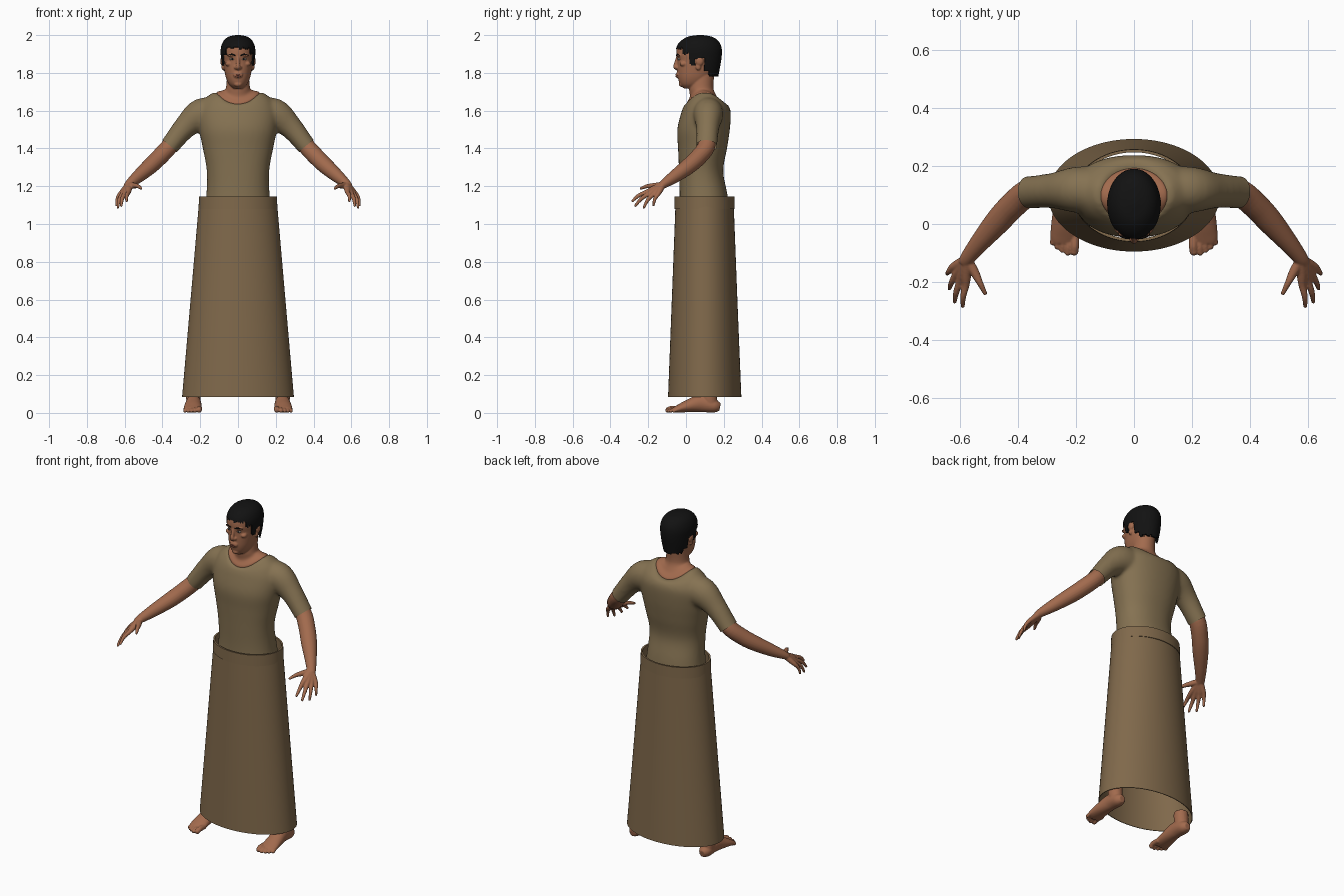
import bpy, bmesh, math, random
from mathutils import Vector, Matrix

random.seed(4)
if "Cube" in bpy.data.objects:
    bpy.data.objects.remove(bpy.data.objects["Cube"])


def material(name, r, g, b):
    m = bpy.data.materials.new(name)
    m.use_nodes = True
    m.diffuse_color = (r, g, b, 1)
    bsdf = next(n for n in m.node_tree.nodes if n.type == 'BSDF_PRINCIPLED')
    bsdf.inputs["Base Color"].default_value = (r, g, b, 1)
    bsdf.inputs["Roughness"].default_value = 0.8
    return m


SKIN = material("warm_skin", .36, .145, .075)
SHIRT = material("olive_brown_cloth", .235, .168, .084)
SKIRT = material("brown_cloth", .215, .14, .07)
HAIR = material("black_hair", .006, .006, .006)
LIPS = material("dark_lips", .23, .075, .045)
WHITE = material("eye_white", .45, .4, .36)


def spline(keys, n):
    """Smooth curve through tuples of any length."""
    out = []
    for i in range(len(keys) - 1):
        p = [keys[min(max(i + k, 0), len(keys) - 1)] for k in (-1, 0, 1, 2)]
        for s in range(n):
            t = s / n
            out.append([b + .5 * t * (c - a + t * (2 * a - 5 * b + 4 * c - d + t * (3 * (b - c) + d - a)))
                        for a, b, c, d in zip(*p)])
    return out + [list(keys[-1])]


def bridge(bm, rings, cap=True):
    rows = [[bm.verts.new(co) for co in ring] for ring in rings]
    n = len(rows[0])
    for a, b in zip(rows, rows[1:]):
        for i in range(n):
            bm.faces.new((a[i], a[(i + 1) % n], b[(i + 1) % n], b[i]))
    if cap:
        bm.faces.new(rows[0])
        bm.faces.new(rows[-1])


def loft(bm, keys, seg=64, sub=5, power=2.0, cap=True):
    """Level rings: z, front y, back y, half width, saddle (sides lifted)."""
    def p(v):
        return math.copysign(abs(v) ** (2 / power), v)
    rings = []
    for z, y0, y1, rx, sad in spline(keys, sub):
        angles = [2 * math.pi * i / seg for i in range(seg)]
        rings.append([(rx * p(math.cos(a)), (y0 + y1) / 2 + (y1 - y0) / 2 * p(math.sin(a)),
                       z + sad * math.cos(2 * a)) for a in angles])
    bridge(bm, rings, cap)


def tube(bm, keys, seg=20, sub=5):
    """Rings across a path: x, y, z, half width, half height."""
    path = spline(keys, sub)
    rings = []
    for i, (x, y, z, ra, rb) in enumerate(path):
        t = Vector(path[min(i + 1, len(path) - 1)][:3]) - Vector(path[max(i - 1, 0)][:3])
        t.normalize()
        side = t.cross(Vector((0, 0, 1)))
        side = side.normalized() if side.length > .05 else Vector((1, 0, 0))
        up = side.cross(t)
        angles = [2 * math.pi * k / seg for k in range(seg)]
        rings.append([Vector((x, y, z)) + side * ra * math.cos(a) + up * rb * math.sin(a) for a in angles])
    bridge(bm, rings)


def ball(bm, loc, size):
    bmesh.ops.create_uvsphere(bm, u_segments=20, v_segments=12, radius=1,
                              matrix=Matrix.Translation(loc) @ Matrix.Diagonal((*size, 1)))


def finish(name, bm, mat, voxel=0, mirror=False, thick=0, smooth=4):
    """Turn the parts into one object, optionally fused into one skin."""
    bmesh.ops.recalc_face_normals(bm, faces=bm.faces)
    me = bpy.data.meshes.new(name)
    bm.to_mesh(me)
    bm.free()
    ob = bpy.data.objects.new(name, me)
    bpy.context.scene.collection.objects.link(ob)
    if voxel:
        m = ob.modifiers.new("fuse", 'REMESH')
        m.mode, m.voxel_size = 'VOXEL', voxel
        m = ob.modifiers.new("soften", 'SMOOTH')
        m.factor, m.iterations = .5, smooth
    if thick:
        m = ob.modifiers.new("cloth", 'SOLIDIFY')
        m.thickness, m.offset = thick, -1
    if mirror:
        m = ob.modifiers.new("mirror", 'MIRROR')
        m.use_mirror_merge = False
    if ob.modifiers:
        dg = bpy.context.evaluated_depsgraph_get()
        baked = bpy.data.meshes.new_from_object(ob.evaluated_get(dg))
        ob.modifiers.clear()
        ob.data = baked
    ob.data.materials.clear()
    ob.data.materials.append(mat)
    for o in bpy.context.selected_objects:
        o.select_set(False)
    ob.select_set(True)
    bpy.context.view_layer.objects.active = ob
    bpy.ops.object.shade_smooth_by_angle(angle=math.radians(50))
    return ob


# Shirt: torso and sleeves fused, then cut at cuffs and hem
bm = bmesh.new()
loft(bm, [(.98, -.04, .24, .19, 0), (1.15, -.034, .22, .168, 0), (1.28, -.037, .197, .165, 0),
          (1.4, -.042, .217, .186, 0), (1.5, -.046, .232, .206, 0), (1.59, -.025, .237, .212, 0),
          (1.64, -.01, .224, .185, .012), (1.66, -.002, .21, .15, .024), (1.668, .002, .197, .118, .03),
          (1.65, .03, .165, .085, .02)], power=2.2)
for s in (1, -1):
    tube(bm, [(s * .1, .115, 1.58, .08, .085), (s * .195, .118, 1.577, .08, .087),
              (s * .28, .115, 1.512, .061, .062), (s * .362, .109, 1.412, .056, .051),
              (s * .42, .105, 1.34, .056, .051)], seg=32)
shirt = finish("shirt", bm, SHIRT, voxel=.01, smooth=8)
bm = bmesh.new()
bm.from_mesh(shirt.data)
for co, no in (((.362, .109, 1.412), (.64, -.05, -.76)), ((-.362, .109, 1.412), (-.64, -.05, -.76)),
               ((0, 0, 1.05), (0, 0, -1))):
    part = [f for f in bm.faces if co[0] == 0 or f.calc_center_median().x * co[0] > .28 * abs(co[0])]
    geom = part + list({e for f in part for e in f.edges}) + list({v for f in part for v in f.verts})
    bmesh.ops.bisect_plane(bm, geom=geom, plane_co=co, plane_no=no, clear_outer=True)
bm.to_mesh(shirt.data)
bm.free()

# Long open skirt with a waistband
bm = bmesh.new()
loft(bm, [(.085, -.095, .293, .296, 0), (.6, -.075, .272, .251, 0), (1.12, -.055, .252, .206, 0)], seg=96, cap=False)
finish("skirt", bm, SKIRT, thick=.004)
bm = bmesh.new()
loft(bm, [(1.08, -.062, .258, .209, 0), (1.146, -.061, .257, .206, 0)], seg=96, sub=1, cap=False)
finish("waistband", bm, SKIRT, thick=.01)

# Head and neck with nose, brow, chin and ears
bm = bmesh.new()
loft(bm, [(1.62, .03, .16, .1, .02), (1.664, .003, .193, .116, .029), (1.69, .02, .165, .08, .018),
          (1.72, .016, .145, .064, 0), (1.79, .02, .15, .058, 0)])
loft(bm, [(1.718, -.012, .06, .025, 0), (1.74, -.032, .1, .048, 0), (1.775, -.042, .13, .064, 0),
          (1.82, -.045, .155, .073, 0), (1.865, -.045, .168, .078, 0), (1.9, -.051, .174, .081, 0),
          (1.94, -.045, .17, .077, 0), (1.97, -.018, .15, .06, 0), (1.985, .03, .11, .03, 0)], power=2.15)
tube(bm, [(0, -.043, 1.885, .009, .009), (0, -.053, 1.85, .01, .01), (0, -.056, 1.832, .013, .012),
          (0, -.045, 1.82, .012, .008)])
ball(bm, (0, -.042, 1.79), (.026, .011, .018))
ball(bm, (0, -.024, 1.74), (.022, .015, .014))
for s in (1, -1):
    ball(bm, (s * .012, -.047, 1.828), (.009, .01, .008))
    ball(bm, (s * .032, -.036, 1.892), (.024, .014, .007))
    ball(bm, (s * .05, -.014, 1.848), (.018, .02, .014))
    ball(bm, (s * .083, .072, 1.862), (.011, .021, .024))
    ball(bm, (s * .079, .065, 1.832), (.009, .014, .018))
finish("head_and_neck", bm, SKIN, voxel=.004, smooth=3)

# Cropped hair with a stepped, ragged hairline
bm = bmesh.new()
loft(bm, [(1.775, -.03, .17, .072, 0), (1.83, -.04, .18, .084, 0), (1.88, -.05, .188, .09, 0),
          (1.92, -.054, .19, .092, 0), (1.95, -.044, .183, .086, 0), (1.975, -.02, .165, .072, 0),
          (1.992, .012, .135, .048, 0), (2.0, .06, .09, .012, 0)], seg=96, sub=6)
steps = ((-.02, 1.932), (.018, 1.9), (.046, 1.84), (.096, 1.878), (.12, 1.81), (9, 1.785))
rough = [random.uniform(-.006, .006) for _ in range(97)]


def below_hairline(f):
    c = f.calc_center_median()
    line = next(z for y, z in steps if c.y < y)
    column = int((math.atan2(c.y - .07, c.x) / math.tau + .5) * 96)
    return c.z < line + rough[column]


bmesh.ops.delete(bm, geom=[f for f in bm.faces if below_hairline(f)], context='FACES')
finish("hair", bm, HAIR, thick=.01)

# Eyes, brows and mouth
for name, size, y, mat in (("eye_whites", (.014, .009, .006), -.036, WHITE), ("irises", (.006, .005, .006), -.041, HAIR)):
    bm = bmesh.new()
    ball(bm, (.031, y, 1.873), size)
    finish(name, bm, mat, mirror=True)
bm = bmesh.new()
tube(bm, [(.014, -.05, 1.892, .002, .003), (.034, -.047, 1.898, .003, .004), (.054, -.035, 1.892, .002, .002)])
finish("eyebrows", bm, HAIR, mirror=True)
bm = bmesh.new()
for dz, r in ((.004, .005), (-.005, .006)):
    tube(bm, [(-.024, -.042, 1.787, .002, .002), (0, -.05, 1.787 + dz, r, r), (.024, -.042, 1.787, .002, .002)])
finish("lips", bm, LIPS)

# Forearms and hands: each finger runs from the wrist through its knuckle
bm = bmesh.new()
tube(bm, [(.29, .114, 1.5, .043, .043), (.362, .108, 1.412, .047, .045), (.42, .062, 1.35, .046, .045),
          (.47, .008, 1.302, .044, .042), (.53, -.062, 1.25, .034, .034), (.572, -.115, 1.214, .026, .024),
          (.583, -.135, 1.2, .024, .018)])
fingers = (((.58, -.212, 1.168), (.59, -.283, 1.122), .0095), ((.6, -.197, 1.16), (.618, -.268, 1.097), .0095),
           ((.615, -.176, 1.155), (.636, -.223, 1.087), .009), ((.626, -.15, 1.156), (.644, -.172, 1.099), .0085))
for knuckle, tip, r in fingers:
    k, t = Vector(knuckle), Vector(tip)
    mid = k.lerp(t, .5) + Vector((.004, -.004, .005))
    start = Vector((.575, -.122, 1.21)).lerp(k, .12)
    tube(bm, [(*start, .018, .018), (*start.lerp(k, .6), .017, .015), (*k, .013, .012),
              (*mid, r + .001, r + .001), (*t, r * .75, r * .75)], seg=14)
    ball(bm, t, (r * .75,) * 3)
tube(bm, [(.572, -.125, 1.208, .016, .016), (.55, -.165, 1.203, .016, .015), (.53, -.205, 1.2, .011, .011),
          (.511, -.243, 1.187, .007, .007)], seg=14)
finish("arms_and_hands", bm, SKIN, voxel=.004, mirror=True, smooth=3)

# Feet with ankles and toes
bm = bmesh.new()
tube(bm, [(.236, .12, .14, .04, .04), (.236, .122, .08, .039, .042), (.236, .13, .04, .035, .04)])
tube(bm, [(.234, .18, .03, .018, .02), (.234, .15, .036, .036, .035), (.235, .08, .05, .04, .046),
          (.238, .01, .036, .046, .033), (.24, -.04, .022, .048, .021), (.24, -.064, .016, .042, .014)], seg=28)
for x, y, r in ((.204, -.094, .015), (.226, -.098, .011), (.245, -.09, .01), (.262, -.079, .01), (.278, -.064, .01)):
    tube(bm, [(x, -.03, .022, r, r), (x, y + .02, r + .008, r, r), (x + .002, y, r + .001, r, r * .9)], seg=14)
    ball(bm, (x + .002, y, r + .001), (r, r, r))
finish("feet", bm, SKIN, voxel=.004, mirror=True, smooth=2)
